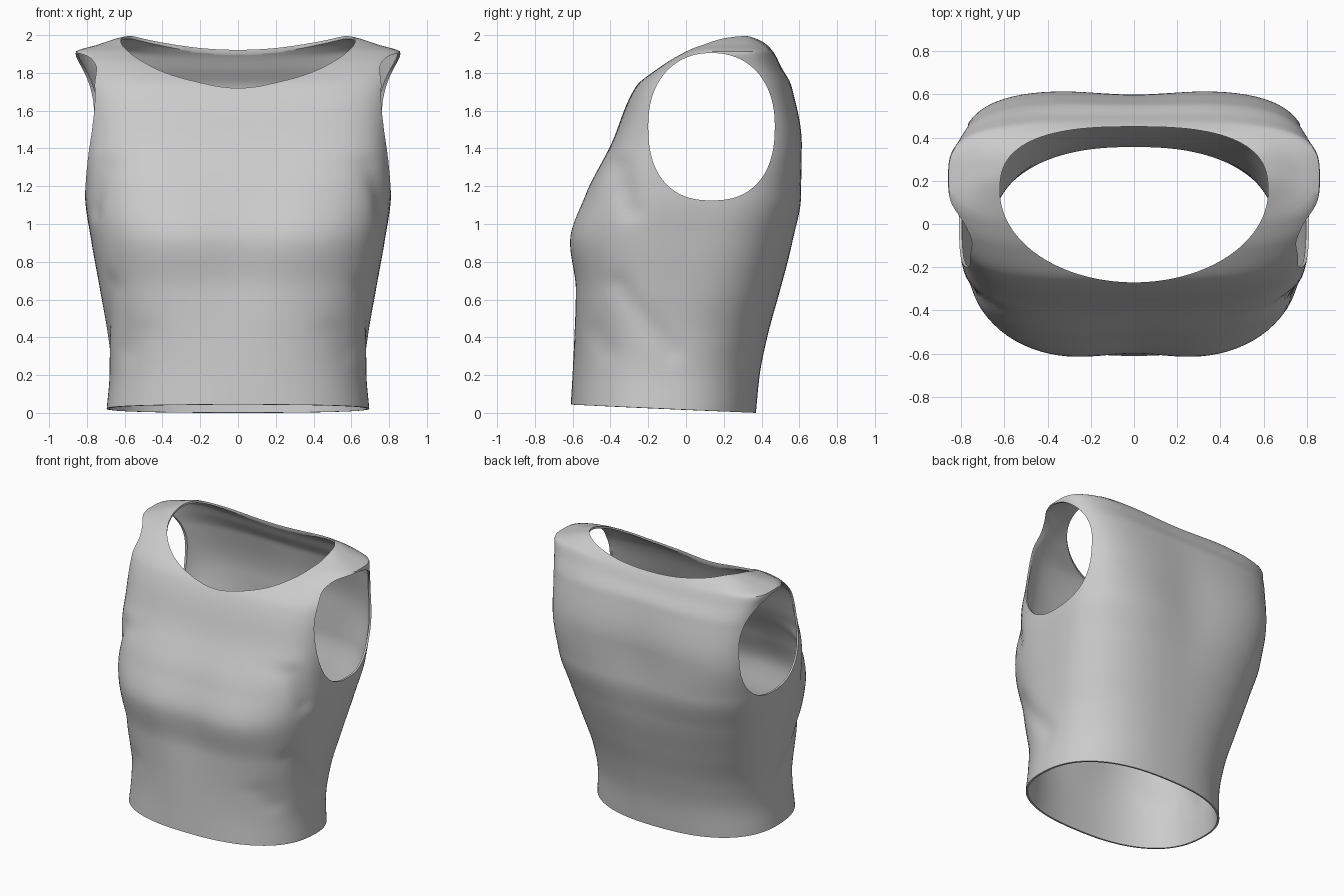
import bpy, bmesh, math
from mathutils import Vector

cube = bpy.data.objects.get("Cube")
if cube:
    bpy.data.objects.remove(cube, do_unlink=True)

SEGMENTS, LEVELS = 128, 90

# Torso sections: height, half width, front y, back y, widest y, squareness
SECTIONS = [
    (0.00, 0.695, -0.610, 0.37, -0.12, 2.4),
    (0.20, 0.680, -0.600, 0.39, -0.11, 2.4),
    (0.40, 0.690, -0.595, 0.43, -0.09, 2.5),
    (0.65, 0.730, -0.600, 0.50, -0.04, 2.7),
    (0.90, 0.775, -0.635, 0.57, 0.02, 2.9),
    (1.15, 0.810, -0.545, 0.62, 0.08, 3.3),
    (1.42, 0.815, -0.400, 0.62, 0.13, 4.0),
    (1.72, 0.830, -0.270, 0.565, 0.15, 4.0),
    (1.85, 0.850, -0.130, 0.505, 0.18, 3.8),
    (1.91, 0.860, -0.030, 0.480, 0.21, 3.4),
    (1.95, 0.740, 0.050, 0.460, 0.23, 3.0),
    (1.98, 0.650, 0.120, 0.435, 0.25, 2.8),
    (2.00, 0.570, 0.210, 0.400, 0.29, 2.6),
]

# Soft cloth folds on each side: (y, z) start, (y, z) end, width, depth
FOLDS = [
    ((-0.36, 0.68), (-0.08, 0.32), 0.06, 0.018),
    ((-0.36, 1.30), (-0.30, 1.08), 0.06, 0.025),
    ((-0.50, 0.42), (-0.42, 0.32), 0.07, 0.015),
]


def section_at(z):
    """Smoothly interpolated section, with slopes limited to avoid overshoot."""
    i = max(k for k in range(len(SECTIONS) - 1) if SECTIONS[k][0] <= z)
    p, q = SECTIONS[i], SECTIONS[i + 1]
    h = q[0] - p[0]
    t = (z - p[0]) / h

    def slope(k, c):
        lo, hi = max(k - 1, 0), min(k + 1, len(SECTIONS) - 1)
        steps = [(SECTIONS[j + 1][c] - SECTIONS[j][c]) / (SECTIONS[j + 1][0] - SECTIONS[j][0])
                 for j in range(lo, hi)]
        if min(steps) * max(steps) <= 0:
            return 0
        return len(steps) / sum(1 / s for s in steps)

    return [p[c] * (1 + 2 * t) * (1 - t) ** 2 + q[c] * t * t * (3 - 2 * t)
            + h * slope(i, c) * t * (1 - t) ** 2 - h * slope(i + 1, c) * t * t * (1 - t)
            for c in range(1, 6)]


def bell(value, width):
    return math.exp(-(value / width) ** 2)


def fold_depth(x, y, z):
    depth = 0
    for start, end, width, amount in FOLDS:
        a, b, p = Vector(start), Vector(end), Vector((y, z))
        t = max(0, min(1, (p - a).dot(b - a) / (b - a).length_squared))
        depth += amount * bell((p - a.lerp(b, t)).length, width)
    return depth * min(1, max(0, abs(x) - 0.35) * 5)


def torso_point(z, angle):
    half, front, back, mid, n = section_at(z)
    c, s = math.cos(angle), math.sin(angle)
    r = (abs(c) ** n + abs(s) ** n) ** (-1 / n)
    x = half * r * c
    y = mid + (back - mid if s > 0 else mid - front) * r * s
    # Hollow between the bust halves and between the shoulder blades
    if s < 0:
        y += 0.035 * bell(x, 0.25) * bell(z - 0.9, 0.35) * -s
    else:
        y -= 0.025 * bell(x, 0.25) * bell(z - 1.3, 0.4) * s
    shrink = 1 - fold_depth(x, y, z)
    # Dipped back neckline and a hem that rises to the front
    rise = 0.045 * (0.37 - y) * max(0, 1 - z / 0.5)
    dip = 0.04 * max(0, 1 - (x / 0.6) ** 2) * min(1, max(0, z - 1.75) * 5)
    return x * shrink, y * shrink, z + rise - dip


def make_object(name, bm):
    bmesh.ops.recalc_face_normals(bm, faces=bm.faces)
    mesh = bpy.data.meshes.new(name)
    bm.to_mesh(mesh)
    bm.free()
    obj = bpy.data.objects.new(name, mesh)
    bpy.context.collection.objects.link(obj)
    return obj


def make_cutter(name, outline):
    """Closed prism between two matching loops of points."""
    bm = bmesh.new()
    loops = [[bm.verts.new(p) for p in loop] for loop in outline]
    for i in range(len(loops[0])):
        bm.faces.new((loops[0][i - 1], loops[0][i], loops[1][i], loops[1][i - 1]))
    for loop in loops:
        bm.faces.new(loop)
    obj = make_object(name, bm)
    obj.hide_render = True
    return obj


def rounded_loop(center, radius, n_low, n_high):
    """Rounded outline whose lower and upper halves differ in squareness."""
    points = []
    for i in range(SEGMENTS):
        angle = math.tau * i / SEGMENTS
        c, s = math.cos(angle), math.sin(angle)
        n = n_high if s > 0 else n_low
        r = (abs(c) ** n + abs(s) ** n) ** (-1 / n)
        scale = radius[2] if s > 0 else radius[1]
        points.append((center[0] + radius[0] * r * c, center[1] + scale * r * s))
    return points


# Torso cloth, with levels packed closer together near the shoulders
bm = bmesh.new()
rings = []
for j in range(LEVELS + 1):
    z = 2 * (1 - (1 - j / LEVELS) ** 1.5)
    rings.append([bm.verts.new(torso_point(min(z, 1.9999), math.tau * i / SEGMENTS))
                  for i in range(SEGMENTS)])
for low, high in zip(rings, rings[1:]):
    for i in range(SEGMENTS):
        bm.faces.new((low[i - 1], low[i], high[i], high[i - 1]))
top = make_object("sleeveless_top", bm)

solid = top.modifiers.new("cloth_thickness", "SOLIDIFY")
solid.thickness = 0.014
solid.offset = -1

# Neck and arm openings
neck = rounded_loop((0, 0.15), (0.62, 0.42, 0.30), 2.0, 2.7)
arm = rounded_loop((0.135, 1.52), (0.335, 0.395, 0.385), 2.4, 2.2)
cutters = [make_cutter("neck_cutter", [[(x, y, z) for x, y in neck] for z in (1.5, 2.3)])]
for side, sign in (("left", 1), ("right", -1)):
    cutters.append(make_cutter(side + "_arm_cutter",
                               [[(sign * x, y, z) for y, z in arm] for x in (0.5, 1.2)]))
for cutter in cutters:
    cut = top.modifiers.new(cutter.name, "BOOLEAN")
    cut.operation = "DIFFERENCE"
    cut.solver = "EXACT"
    cut.object = cutter

bpy.ops.object.select_all(action="DESELECT")
bpy.context.view_layer.objects.active = top
top.select_set(True)
for name in [m.name for m in top.modifiers]:
    bpy.ops.object.modifier_apply(modifier=name)
for cutter in cutters:
    bpy.data.objects.remove(cutter, do_unlink=True)

# Plain grey cloth
cloth = bpy.data.materials.new("grey_cloth")
cloth.use_nodes = True
grey = (0.6, 0.6, 0.6, 1)
cloth.diffuse_color = grey
cloth.node_tree.nodes["Principled BSDF"].inputs["Base Color"].default_value = grey
top.data.materials.clear()
top.data.materials.append(cloth)
bpy.ops.object.shade_smooth_by_angle(angle=math.radians(40))
